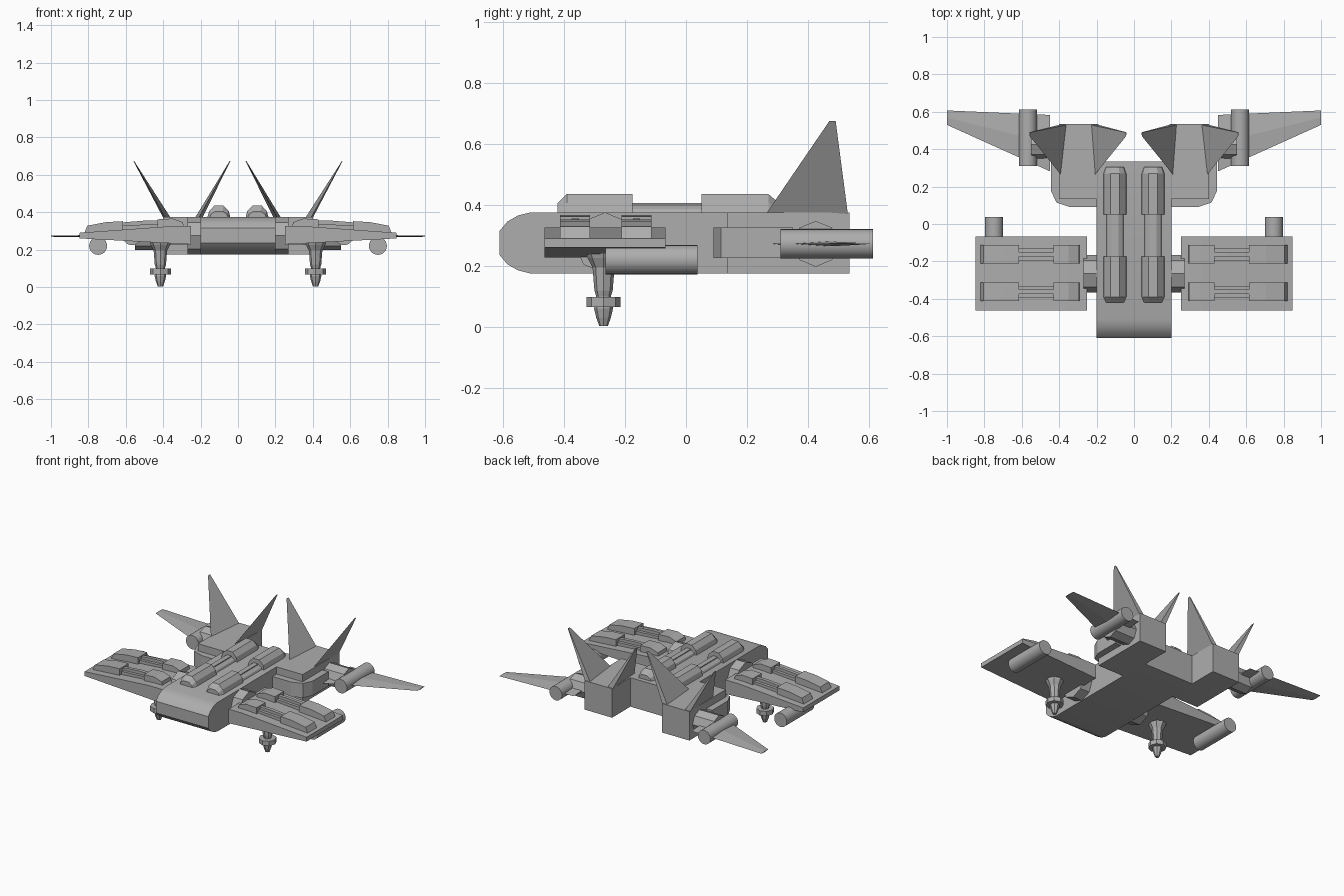
import bpy, bmesh, math
from mathutils import Vector

cube = bpy.data.objects.get("Cube")
if cube:
    bpy.data.objects.remove(cube, do_unlink=True)

grey = bpy.data.materials.new("hull_grey")
grey.use_nodes = True
colour = (0.42, 0.42, 0.42, 1)
grey.diffuse_color = colour
grey.node_tree.nodes["Principled BSDF"].inputs["Base Color"].default_value = colour


def loft(name, rings, mirror=True, smooth=False):
    """Closed skin through rings of equal point count."""
    bm = bmesh.new()
    rows = [[bm.verts.new(p) for p in ring] for ring in rings]
    n = len(rows[0])
    for a, b in zip(rows, rows[1:]):
        for i in range(n):
            j = (i + 1) % n
            bm.faces.new((a[i], a[j], b[j], b[i]))
    bm.faces.new(rows[0][::-1])
    bm.faces.new(rows[-1])
    bmesh.ops.recalc_face_normals(bm, faces=bm.faces)
    mesh = bpy.data.meshes.new(name)
    bm.to_mesh(mesh)
    bm.free()
    mesh.materials.append(grey)
    ob = bpy.data.objects.new(name, mesh)
    bpy.context.collection.objects.link(ob)
    if mirror:
        ob.modifiers.new("mirror", "MIRROR").use_bisect_axis[0] = False
    if smooth:
        bpy.ops.object.select_all(action="DESELECT")
        ob.select_set(True)
        bpy.context.view_layer.objects.active = ob
        bpy.ops.object.shade_smooth_by_angle(angle=math.radians(35))
    return ob


def place(axis, d, u, v):
    return {"x": (d, u, v), "y": (u, d, v), "z": (u, v, d)}[axis]


def prism(name, axis, lo, hi, outline, **kw):
    return loft(name, [[place(axis, d, u, v) for u, v in outline] for d in (lo, hi)], **kw)


def box(name, x, y, z, **kw):
    return prism(name, "z", z[0], z[1],
                 [(x[0], y[0]), (x[1], y[0]), (x[1], y[1]), (x[0], y[1])], **kw)


def circle(cu, cv, r, n):
    return [(cu + r * math.cos(math.tau * i / n), cv + r * math.sin(math.tau * i / n))
            for i in range(n)]


# Fuselage with rounded nose
prism("fuselage", "x", -0.2, 0.2,
      [(0.335, 0.175), (0.335, 0.375), (-0.51, 0.375), (-0.55, 0.365), (-0.585, 0.345),
       (-0.61, 0.315), (-0.61, 0.235), (-0.585, 0.205), (-0.55, 0.185), (-0.51, 0.175)],
      mirror=False, smooth=True)

# Rear engine blocks and their side collars
box("engine_block", (0.19, 0.4), (0.134, 0.535), (0.175, 0.375))
prism("engine_collar", "z", 0.225, 0.325,
      [(0.19, 0.09), (0.34, 0.09), (0.415, 0.115), (0.445, 0.18), (0.445, 0.35), (0.19, 0.35)])

# Dorsal pods: a faceted dome at each end joined by a lower rail
def dome(name, x, half, stations):
    shape = [(-1, 0), (-0.85, 0.55), (-0.4, 1), (0.4, 1), (0.85, 0.55), (1, 0)]
    loft(name, [[(x + half * s * u, y, 0.37 + h * v) for u, v in shape]
                for y, s, h in stations])

dome("dorsal_pod_front", 0.102, 0.062,
     [(-0.42, 0.8, 0.035), (-0.39, 1, 0.065), (-0.175, 1, 0.065)])
dome("dorsal_pod_rear", 0.102, 0.062,
     [(0.05, 1, 0.065), (0.27, 1, 0.065), (0.305, 0.8, 0.035)])
dome("dorsal_rail", 0.102, 0.048, [(-0.2, 1, 0.03), (0.08, 1, 0.03)])
box("dorsal_rail_cap", (0.085, 0.119), (-0.2, 0.08), (0.385, 0.406))

# Tail fins: outer and inner wedges leaning apart
def fin(name, base_x, trail_in, trail_out, tip_x):
    base = [(base_x, 0.262, 0.37), (trail_in, 0.53, 0.37), (trail_out, 0.53, 0.37)]
    tip = [(tip_x, 0.47, 0.675), (tip_x - 0.002, 0.49, 0.675), (tip_x + 0.002, 0.49, 0.675)]
    loft(name, [base, tip])

fin("outer_tail_fin", 0.39, 0.36, 0.40, 0.558)
fin("inner_tail_fin", 0.21, 0.19, 0.23, 0.042)

# Tail wings with pylon and engine tube
def section(x, front, back, t):
    mid = front + (back - front) * 0.5
    z = 0.272
    return [(x, front, z), (x, mid, z + t), (x, back, z), (x, mid, z - t)]

loft("tail_wing", [section(0.45, 0.282, 0.583, 0.01), section(1.0, 0.53, 0.607, 0.003)])
prism("tail_pylon", "x", 0.39, 0.55, circle(0.425, 0.272, 0.075, 8))
prism("tail_engine_tube", "y", 0.31, 0.612, circle(0.567, 0.272, 0.048, 24), smooth=True)

# Front wings
prism("wing_pylon", "x", 0.19, 0.27, circle(-0.265, 0.275, 0.1, 8))
prism("front_wing", "y", -0.463, -0.067,
      [(0.252, 0.228), (0.252, 0.325), (0.36, 0.325), (0.848, 0.29), (0.848, 0.26)])
prism("wing_tube", "y", -0.263, 0.037, circle(0.748, 0.22, 0.048, 24), smooth=True)

# Fairings on the wings, two rows of block, rail, block
for row, y in (("front", -0.363), ("rear", -0.162)):
    prism(row + "_inner_fairing", "y", y - 0.049, y + 0.049,
          [(0.287, 0.31), (0.295, 0.347), (0.35, 0.366), (0.43, 0.362), (0.43, 0.3)])
    prism(row + "_outer_fairing", "y", y - 0.049, y + 0.049,
          [(0.615, 0.29), (0.615, 0.352), (0.705, 0.347), (0.805, 0.328), (0.824, 0.285)])
    prism(row + "_fairing_rail", "y", y - 0.032, y + 0.032,
          [(0.42, 0.3), (0.42, 0.338), (0.625, 0.328), (0.625, 0.29)])
    prism(row + "_fairing_spine", "y", y - 0.012, y + 0.012,
          [(0.42, 0.3), (0.42, 0.355), (0.5, 0.355), (0.625, 0.345), (0.625, 0.29)])

# Landing legs: faceted strut, collar and foot
leg = [(0.255, 0.062), (0.225, 0.052), (0.195, 0.036), (0.12, 0.03), (0.1, 0.024),
       (0.06, 0.031), (0.03, 0.024), (0.003, 0.014)]
loft("landing_leg", [[(u, v, z) for u, v in circle(0.415, -0.27, r, 8)] for z, r in leg])
prism("leg_collar", "z", 0.066, 0.098, circle(0.415, -0.27, 0.056, 8))
